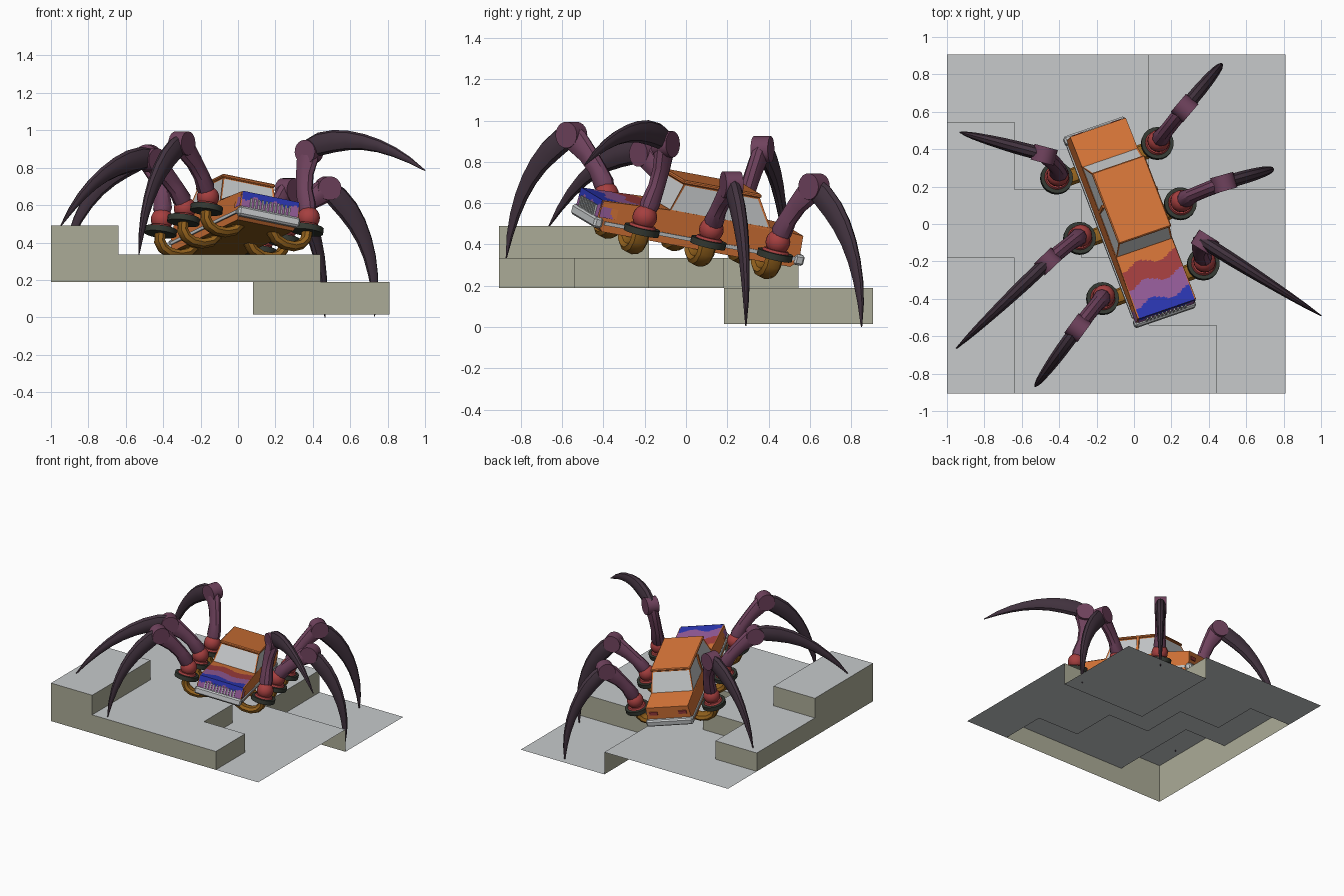
import bpy, bmesh, math
from mathutils import Vector, Matrix

if "Cube" in bpy.data.objects:
    bpy.data.objects.remove(bpy.data.objects["Cube"])

# ---------- materials ----------
COLOURS = {
    "orange_paint": (0.68, 0.18, 0.04), "light_grey": (0.57, 0.59, 0.60),
    "tan_stone": (0.41, 0.41, 0.31), "mauve_shell": (0.16, 0.055, 0.11),
    "dark_shell": (0.055, 0.033, 0.05), "red": (0.38, 0.05, 0.05),
    "violet": (0.31, 0.11, 0.33), "blue": (0.025, 0.038, 0.46),
    "ochre": (0.29, 0.12, 0.012), "charcoal": (0.034, 0.04, 0.031)}
MAT = {}
for n, c in COLOURS.items():
    MAT[n] = bpy.data.materials.new(n)
    MAT[n].diffuse_color = (*c, 1)

# car frame: local x to its side, y to its rear, z up
side = Vector((0.926, 0.318, -0.19)).normalized()
up = side.cross(Vector((-0.352, 0.921, -0.1715))).normalized()
rear = up.cross(side)
CAR = Matrix.Translation((-0.025, 0.01, 0.44)) @ Matrix((side, rear, up)).transposed().to_4x4()


def finish(name, bm, mats, frame=None, smooth=False, fix=True):
    if fix:
        bmesh.ops.recalc_face_normals(bm, faces=bm.faces)
    me = bpy.data.meshes.new(name)
    bm.to_mesh(me)
    bm.free()
    ob = bpy.data.objects.new(name, me)
    bpy.context.collection.objects.link(ob)
    for m in mats:
        me.materials.append(MAT[m])
    if frame:
        ob.matrix_world = frame
    if smooth:
        bpy.ops.object.select_all(action='DESELECT')
        ob.select_set(True)
        bpy.context.view_layer.objects.active = ob
        bpy.ops.object.shade_smooth_by_angle(angle=math.radians(35))
    return ob


def box(name, lo, hi, mat, bevel=0):
    bm = bmesh.new()
    bmesh.ops.create_cube(bm, size=1)
    for v in bm.verts:
        v.co = [lo[i] + (v.co[i] + 0.5) * (hi[i] - lo[i]) for i in range(3)]
    if bevel:
        bmesh.ops.bevel(bm, geom=bm.edges[:], offset=bevel, segments=1, affect='EDGES')
    return finish(name, bm, [mat], CAR)


def panel(name, o, u, v, n, m, mats, rule):
    """Thin painted sheet divided n x m; rule(local centre) picks the colour."""
    o, u, v = Vector(o), Vector(u), Vector(v)
    bm = bmesh.new()
    g = [[bm.verts.new(o + u * i / n + v * j / m) for j in range(m + 1)] for i in range(n + 1)]
    for i in range(n):
        for j in range(m):
            f = bm.faces.new((g[i][j], g[i + 1][j], g[i + 1][j + 1], g[i][j + 1]))
            f.material_index = rule(f.calc_center_median())
    finish(name, bm, mats, CAR, fix=False)


def sweep(name, pts, deep, wide, lat, mat, frame=None, sides=10):
    """Tube along pts; deep = half size in the bending plane, wide = across it."""
    bm = bmesh.new()
    rings = []
    for i, p in enumerate(pts):
        t = (pts[min(i + 1, len(pts) - 1)] - pts[max(i - 1, 0)]).normalized()
        l = (lat - t * lat.dot(t)).normalized()
        d = t.cross(l)
        rings.append([bm.verts.new(p + d * deep[i] * math.cos(a) + l * wide[i] * math.sin(a))
                      for a in (2 * math.pi * k / sides for k in range(sides))])
    for a, b in zip(rings, rings[1:]):
        for k in range(sides):
            bm.faces.new((a[k], a[(k + 1) % sides], b[(k + 1) % sides], b[k]))
    bm.faces.new(rings[0])
    bm.faces.new(rings[-1])
    return finish(name, bm, [mat], frame, True)


def drum(name, centre, axis, r, h, mat, r2=None, seg=20):
    bm = bmesh.new()
    bmesh.ops.create_cone(bm, cap_ends=True, segments=seg, radius1=r, radius2=r2 or r, depth=h)
    q = Vector((0, 0, 1)).rotation_difference(axis).to_matrix().to_4x4()
    finish(name, bm, [mat], Matrix.Translation(centre) @ q, True)


def ball(name, centre, r, mat):
    bm = bmesh.new()
    bmesh.ops.create_uvsphere(bm, u_segments=16, v_segments=10, radius=r)
    finish(name, bm, [mat], Matrix.Translation(centre), True)


# ---------- stepped ground: open sheet with step walls ----------
X = [-1, -0.64, -0.28, 0.08, 0.44, 0.81]
Y = [-0.905, -0.54, -0.18, 0.185, 0.545, 0.905]
TOP, MID, BASE, LOW = 0.49, 0.335, 0.19, 0.015


def height(i, j):
    if not (0 <= i < 5 and 0 <= j < 5):
        return None
    if i == 0 and j < 2:
        return TOP
    if i + j <= 3:
        return MID
    return LOW if i > 2 and j > 2 else BASE


bm = bmesh.new()


def quad(pts, m):
    bm.faces.new([bm.verts.new(p) for p in pts]).material_index = m


for i in range(5):
    for j in range(5):
        h = height(i, j)
        x0, x1, y0, y1 = X[i], X[i + 1], Y[j], Y[j + 1]
        quad([(x0, y0, h), (x1, y0, h), (x1, y1, h), (x0, y1, h)], 0)
        for di, dj, a, b in ((1, 0, (x1, y0), (x1, y1)), (-1, 0, (x0, y1), (x0, y0)),
                             (0, 1, (x1, y1), (x0, y1)), (0, -1, (x0, y0), (x1, y0))):
            n = height(i + di, j + dj)
            n = BASE if n is None else n
            if n < h:
                quad([(*a, n), (*b, n), (*b, h), (*a, h)], 1)
finish("stepped_ground", bm, ["light_grey", "tan_stone"], fix=False)

# ---------- car body: side profile extruded across ----------
profile = [(-0.535, 0.0), (-0.50, -0.035), (0.49, -0.035), (0.525, 0.0), (0.52, 0.125),
           (0.35, 0.135), (-0.18, 0.13), (-0.53, 0.115)]
bm = bmesh.new()
L, R = [[bm.verts.new((s * (0.168 if 0 <= z < 0.12 else 0.16), y, z)) for y, z in profile] for s in (-1, 1)]
bm.faces.new(L)
bm.faces.new(R)
for k in range(8):
    f = bm.faces.new((L[k], L[(k + 1) % 8], R[(k + 1) % 8], R[k]))
    f.material_index = 1 if k == 1 else 0
finish("car_body", bm, ["orange_paint", "ochre"], CAR)

# cabin with inset windows
bm = bmesh.new()
lo = [bm.verts.new((x, y, 0.125)) for x, y in ((-.162, -.185), (.162, -.185), (.162, .35), (-.162, .35))]
hi = [bm.verts.new((x, y, 0.27)) for x, y in ((-.145, -.135), (.145, -.135), (.145, .26), (-.145, .26))]
bm.faces.new(hi)
walls = [bm.faces.new((lo[k], lo[(k + 1) % 4], hi[(k + 1) % 4], hi[k])) for k in range(4)]
bmesh.ops.recalc_face_normals(bm, faces=bm.faces)
bmesh.ops.inset_individual(bm, faces=walls, thickness=0.013, depth=-0.003)
for f in walls:
    f.material_index = 1
finish("car_cabin", bm, ["orange_paint", "light_grey"], CAR)
box("car_roof", (-0.152, -0.145, 0.265), (0.152, 0.268, 0.285), "orange_paint", 0.006)
for s in (-1, 1):
    box("door_pillar", (s * 0.154 - 0.008, 0.07, 0.12), (s * 0.154 + 0.004, 0.088, 0.27), "orange_paint")
    box("side_trim", (s * 0.17 - 0.004, -0.5, 0.0), (s * 0.17 + 0.004, 0.5, 0.018), "light_grey")
    box("tail_lamp", (s * 0.11 - 0.03, 0.52, 0.065), (s * 0.11 + 0.03, 0.529, 0.09), "red")
box("front_bumper", (-0.176, -0.555, -0.02), (0.176, -0.51, 0.032), "light_grey", 0.01)
box("rear_bumper", (-0.176, 0.5, -0.02), (0.176, 0.55, 0.032), "light_grey", 0.01)

# painted waves on bonnet, nose and front wings
PAINT = ["orange_paint", "red", "violet", "blue"]


def wave(c):
    w = c.y + 0.018 * math.sin(c.x * 30)
    return 3 if w < -0.465 else 2 if w < -0.36 else 1 if w < -0.255 else 0


panel("bonnet_paint", (-0.16, -0.534, 0.1175), (0.32, 0, 0), (0, 0.35, 0.0155), 28, 40, PAINT, wave)
panel("nose_paint", (-0.162, -0.539, 0.03), (0.324, 0, 0), (0, 0.004, 0.088), 36, 12, PAINT,
      lambda c: 3 if c.z > 0.082 + 0.012 * math.sin(c.x * 55) else 2)
for s in (-1, 1):
    panel("wing_paint", (s * 0.1705, -0.535, 0.035), (0, 0.09, 0), (-s * 0.006, 0, 0.08), 10, 8, PAINT,
          lambda c: 2 if c.y < -0.47 + 0.012 * math.sin(c.z * 70) else 0)
for k in range(11):
    x = (k - 5) * 0.022
    box("grille_rib", (x - 0.004, -0.547, 0.03), (x + 0.004, -0.536, 0.085), "light_grey")

# ---------- legs: side, hip y on the car, knee, foot tip ----------
LEGS = [("right_front", 1, -0.35, (0.38, -0.10, 0.885), (1.0, -0.49, 0.785)),
        ("right_middle", 1, 0, (0.48, 0.22, 0.69), (0.73, 0.29, 0.005)),
        ("right_rear", 1, 0.35, (0.27, 0.62, 0.68), (0.465, 0.85, 0.0)),
        ("left_front", -1, -0.35, (-0.30, -0.555, 0.93), (-0.53, -0.87, 0.335)),
        ("left_middle", -1, 0, (-0.46, -0.20, 0.84), (-0.95, -0.665, 0.485)),
        ("left_rear", -1, 0.35, (-0.48, 0.37, 0.86), (-0.93, 0.49, 0.33))]
DEEP = [0.045, 0.062, 0.06, 0.052, 0.043, 0.035, 0.027, 0.017, 0.003]
WIDE = [0.034, 0.038, 0.037, 0.034, 0.03, 0.025, 0.02, 0.013, 0.003]
for name, s, hy, knee, tip in LEGS:
    knee, tip = Vector(knee), Vector(tip)
    # curved bracket under the car
    pts = [Vector((s * x, hy, z)) for x, z in
           ((0.29, 0.02), (0.288, -0.03), (0.265, -0.062), (0.225, -0.08), (0.17, -0.08), (0.12, -0.06), (0.09, -0.02))]
    sweep(name + "_bracket", pts, [0.028] * 7, [0.045] * 7, Vector((0, 1, 0)), "ochre", CAR, 8)
    # hip ring and ball
    at = lambda z: CAR @ Vector((s * 0.29, hy, z))
    drum(name + "_hip_ring", at(0.025), up, 0.087, 0.032, "charcoal")
    drum(name + "_hip_plate", at(0.046), up, 0.068, 0.014, "red", 0.06)
    ball(name + "_hip_ball", at(0.09), 0.06, "red")
    # upper leg
    flat = Vector((tip.x - knee.x, tip.y - knee.y, 0)).normalized()
    lat = Vector((0, 0, 1)).cross(flat)
    hip = at(0.10)
    ts = (0, 0.15, 0.4, 0.65, 0.88, 1.0)
    pts = [hip.lerp(knee, t) - flat * 0.03 * math.sin(math.pi * t) for t in ts]
    sweep(name + "_upper_leg", pts, (0.035, 0.052, 0.046, 0.05, 0.064, 0.058),
          (0.035, 0.048, 0.04, 0.04, 0.041, 0.038), lat, "mauve_shell")
    drum(name + "_knee", knee, lat, 0.064, 0.086, "mauve_shell")
    # lower leg: tapering claw, bowed upwards
    chord = (tip - knee).normalized()
    bow = chord.cross(lat)
    if bow.z < 0:
        bow = -bow
    ctrl = (knee + tip) / 2 + bow * 0.19 - chord * 0.06
    start = knee + Vector((0, 0, 0.015)) - flat * 0.02
    pts = [start * (1 - t) ** 2 + ctrl * 2 * t * (1 - t) + tip * t * t for t in (k / 8 for k in range(9))]
    sweep(name + "_lower_leg", pts, DEEP, WIDE, lat, "dark_shell")

for m in bpy.data.materials:
    if m.users and not m.is_grease_pencil:
        m.use_nodes = True
        m.node_tree.nodes["Principled BSDF"].inputs["Base Color"].default_value = m.diffuse_color
